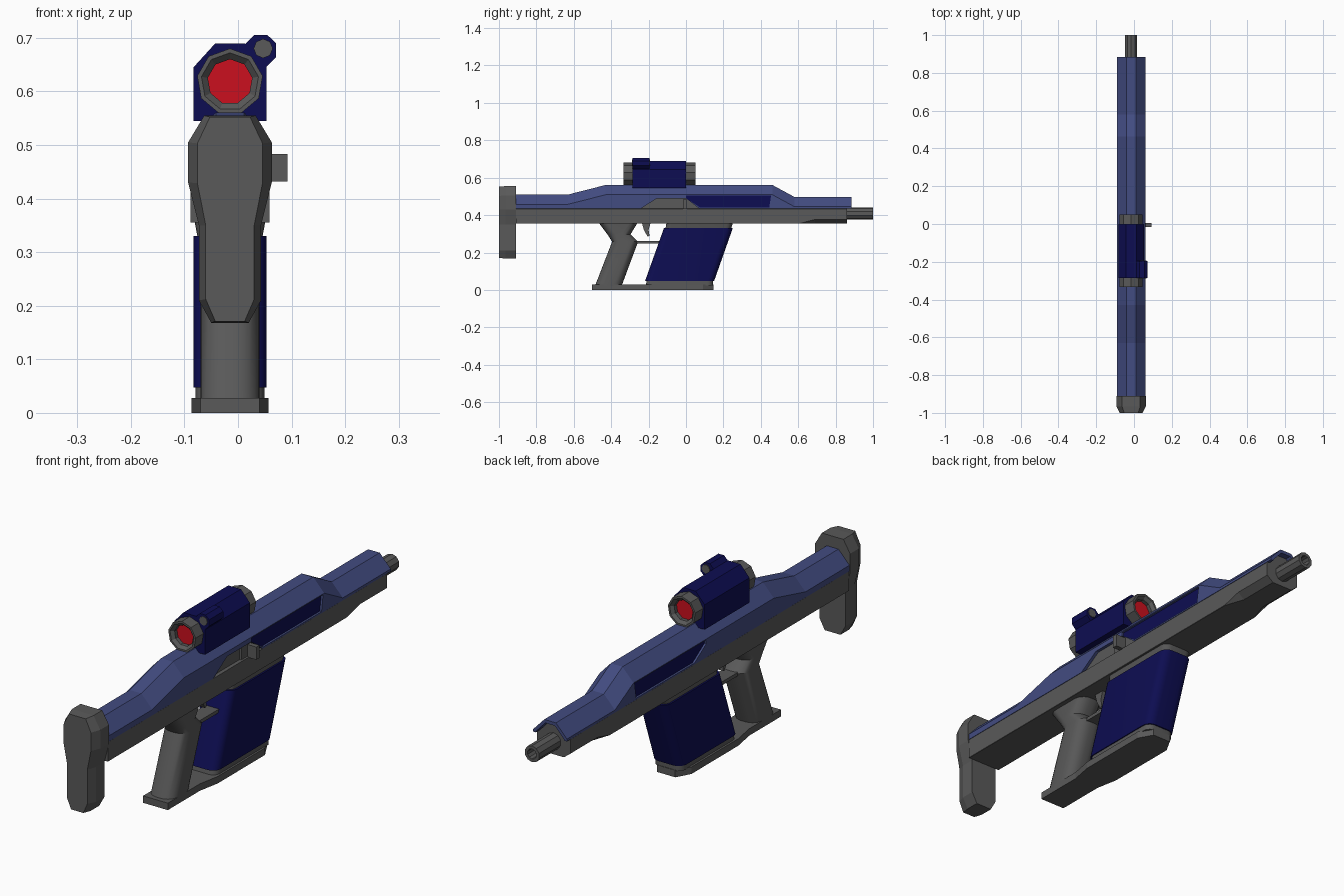
import bpy, bmesh, math

if "Cube" in bpy.data.objects:
    bpy.data.objects.remove(bpy.data.objects["Cube"])

CX = -0.015  # centre plane of the body


def material(name, rgb):
    m = bpy.data.materials.new(name)
    m.diffuse_color = (*rgb, 1)
    m.use_nodes = True
    m.node_tree.nodes["Principled BSDF"].inputs["Base Color"].default_value = m.diffuse_color
    return m


BLUE = material("blue", (0.055, 0.072, 0.22))
NAVY = material("navy", (0.004, 0.004, 0.085))
RED = material("red", (0.6, 0.005, 0.013))
GREY = material("grey", (0.1, 0.1, 0.1))


def loft(name, rings, mat=GREY, closed=False, smooth=False):
    """Skin a list of equal-length vertex rings; cap the ends unless closed."""
    bm = bmesh.new()
    rows = [[bm.verts.new((x + CX, y, z)) for x, y, z in r] for r in rings]
    n = len(rows[0])
    pairs = list(zip(rows, rows[1:])) + ([(rows[-1], rows[0])] if closed else [])
    for a, b in pairs:
        for i in range(n):
            j = (i + 1) % n
            bm.faces.new((a[i], a[j], b[j], b[i]))
    if not closed:
        bm.faces.new(rows[0])
        bm.faces.new(rows[-1][::-1])
    bmesh.ops.recalc_face_normals(bm, faces=bm.faces)
    me = bpy.data.meshes.new(name)
    bm.to_mesh(me)
    bm.free()
    me.materials.append(mat)
    ob = bpy.data.objects.new(name, me)
    bpy.context.collection.objects.link(ob)
    if smooth:
        bpy.ops.object.select_all(action='DESELECT')
        ob.select_set(True)
        bpy.context.view_layer.objects.active = ob
        bpy.ops.object.shade_smooth_by_angle(angle=math.radians(35))
    return ob


def side_prism(name, yz, x0, x1, mat=GREY):
    return loft(name, [[(x, y, z) for y, z in yz] for x in (x0, x1)], mat)


def front_prism(name, xz, y0, y1, mat=GREY):
    return loft(name, [[(x, y, z) for x, z in xz] for y in (y0, y1)], mat)


def box(name, x0, x1, y0, y1, z0, z1, mat=GREY):
    return side_prism(name, [(y0, z0), (y1, z0), (y1, z1), (y0, z1)], x0, x1, mat)


def mirror(half):
    """Close a right-hand half section by mirroring it in x."""
    return half + [(-x, z) for x, z in reversed(half)]


def ngon(y, r, n, cz, cx=0.0):
    a = [2 * math.pi * i / n for i in range(n)]
    return [(cx + r * math.sin(t), y, cz + r * math.cos(t)) for t in a]


def rounded(y0, y1, hw, z, r, seg=5):
    """Horizontal rounded rectangle."""
    pts = []
    for k, (sx, y) in enumerate([(1, y1 - r), (-1, y1 - r), (-1, y0 + r), (1, y0 + r)]):
        for i in range(seg + 1):
            t = math.pi / 2 * (k + i / seg)
            pts.append((sx * (hw - r) + r * math.cos(t), y + r * math.sin(t), z))
    return pts


# Upper shell: arch section following the roof line
roof = [(-.91, .51), (-.63, .51), (-.43, .561), (.462, .561), (.58, .497), (.885, .497)]


def arch(y, top):
    h = [(.063, .435), (.075, .435), (.075, top - .052), (.026, top)]
    outer = mirror(h[1:])
    inner = mirror([(.063, .435), (.063, top - .058), (.021, top - .013)])
    return [(x, y, z) for x, z in outer + inner[::-1]]


shell = loft("upper_shell", [arch(*p) for p in roof], BLUE)

# Openings: side panel window on both sides, ejection port on the right
window = [(0, .49), (0, .505), (.455, .505), (.445, .441), (.075, .441)]
port = [(-.265, .42), (-.155, .49), (0, .49), (.09, .42)]
bpy.context.view_layer.objects.active = shell
for pts, x0 in ((window, -.1), (port, .04)):
    cutter = side_prism("cutter", pts, x0, .1)
    cutter.hide_render = True
    mod = shell.modifiers.new("cut", 'BOOLEAN')
    mod.object, mod.solver = cutter, 'EXACT'
    bpy.context.view_layer.objects.active = shell
    bpy.ops.object.modifier_apply(modifier=mod.name)
    bpy.data.objects.remove(cutter)
side_prism("side_panels", window, -.067, .067, NAVY)

# Lower receiver and the core inside the shell, chamfered underneath at the front


def core(y, top, c):
    h = [(.074 - c * 1.3, .355), (.074, .355 + c), (.074, .434), (.061, .436),
         (.061, top - .06), (.02, top - .015)]
    return [(x, y, z) for x, z in mirror(h)]


loft("receiver", [core(y, t, .001) for y, t in roof[:5]]
     + [core(.61, .497, .001), core(.69, .497, .022), core(.862, .497, .022)])

# Bolt and charging handle
box("bolt", .05, .068, -.055, 0, .436, .486)
box("charging_handle", .05, .107, -.015, .005, .432, .483)

# Barrel with a hollow muzzle
loft("barrel", [ngon(y, r, 10, .409) for y, r in
                ((.85, .033), (1, .033), (1, .02), (.9, .018), (.85, .018))], closed=True)

# Butt pad with a bevelled rear face
butt = mirror([(.035, .168), (.058, .21), (.058, .35), (.078, .43), (.078, .505), (.048, .555)])
loft("butt_pad", [[(x * s, y, .36 + (z - .36) * t) for x, z in butt]
                  for y, s, t in ((-1, .78, .985), (-.965, 1, 1), (-.91, 1, 1))])

# Pistol grip, trigger and guard
loft("pistol_grip", [rounded(a, b, .055, z, .045) for a, b, z in
                     ((-.487, -.345, .02), (-.395, -.256, .258),
                      (-.42, -.297, .297), (-.465, -.26, .357))], smooth=True)
side_prism("trigger", [(-.235, .357), (-.19, .357), (-.2, .32), (-.195, .29),
                       (-.205, .285), (-.225, .32)], -.012, .012)
box("trigger_guard", -.03, .03, -.29, -.14, .248, .262)

# Magazine, its well and foot
loft("magazine", [rounded(-.219, .15, .068, .047, .035), rounded(-.118, .25, .068, .33, .035)],
     NAVY, smooth=True)
loft("magazine_well", [rounded(-.11, .24, .06, .325, .03), rounded(-.105, .25, .066, .357, .03)],
     smooth=True)
loft("magazine_foot", [rounded(-.215, .145, .064, .025, .03), rounded(-.21, .145, .064, .05, .03)],
     smooth=True)

# Base plate joining grip and magazine
plan = [(.055, -.503), (.055, -.3), (.072, -.21), (.072, .09), (.04, .147)]
loft("base_plate", [[(x, y, z) for x, y in mirror(plan)] for z in (0, .028)])

# Scope body
front_prism("scope_body", mirror([(.068, .545), (.068, .645), (.028, .689)]), -.285, 0, NAVY)

# Scope end rings and lenses, mirrored about the scope middle
for label, s in (("front", -1), ("rear", 1)):
    def at(d):
        return -.1425 + s * d
    loft(label + "_scope_ring", [ngon(at(d), r, 9, .618) for d, r in
                                 ((.135, .062), (.192, .062), (.192, .054), (.18, .042),
                                  (.135, .042))], closed=True)
    loft(label + "_lens", [ngon(at(d), .043, 9, .618) for d in (.135, .165)], RED)

# Adjustment knob on the scope's upper right edge
front_prism("knob_housing", [(.02, .68), (.045, .705), (.07, .705), (.086, .69),
                             (.086, .664), (.067, .645), (.04, .65)], -.285, -.195, NAVY)
loft("knob", [ngon(y, .018, 8, .68, .062) for y in (-.288, -.192)])
